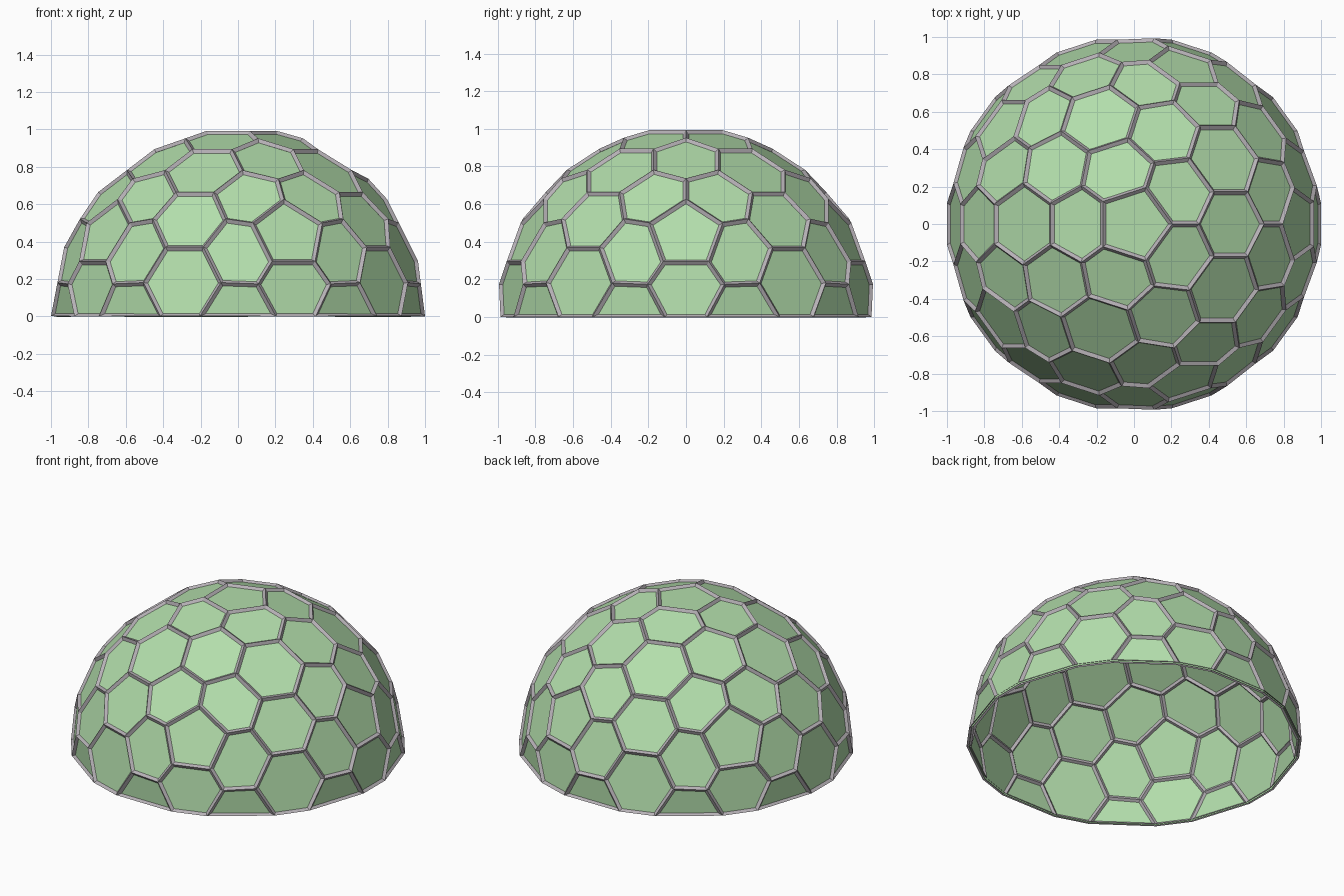
import bpy
import bmesh

cube = bpy.data.objects.get("Cube")
if cube:
    bpy.data.objects.remove(cube, do_unlink=True)

STRUT = 0.03                       # strut thickness
SCALE = (1 - STRUT / 2) / 0.951    # rim flats plus half a strut reach x = 1


def make_material(name, color):
    mat = bpy.data.materials.new(name)
    mat.use_nodes = True
    mat.diffuse_color = (*color, 1)
    mat.node_tree.nodes["Principled BSDF"].inputs["Base Color"].default_value = (*color, 1)
    return mat


def add_object(name, mesh, mat):
    mesh.materials.clear()
    mesh.materials.append(mat)
    obj = bpy.data.objects.new(name, mesh)
    bpy.context.collection.objects.link(obj)
    return obj


green = make_material("pale green panel", (0.45, 0.73, 0.41))
grey = make_material("warm grey frame", (0.47, 0.44, 0.47))

# Truncated geodesic sphere: pentagons and hexagons
bm = bmesh.new()
bmesh.ops.create_icosphere(bm, subdivisions=2, radius=1)
bmesh.ops.bevel(bm, geom=bm.verts[:], offset=0.203, offset_type='ABSOLUTE',
                segments=1, profile=0.5, affect='VERTICES', clamp_overlap=False)

# Keep the open upper half
bmesh.ops.bisect_plane(bm, geom=bm.verts[:] + bm.edges[:] + bm.faces[:], dist=0.001,
                       plane_co=(0, 0, 0), plane_no=(0, 0, 1), clear_inner=True)
bmesh.ops.scale(bm, vec=(SCALE, SCALE, SCALE), verts=bm.verts[:])
bmesh.ops.recalc_face_normals(bm, faces=bm.faces[:])
if sum(f.normal.dot(f.calc_center_median()) for f in bm.faces) < 0:
    bmesh.ops.reverse_faces(bm, faces=bm.faces[:])
for face in bm.faces:
    face.smooth = False
dome = bpy.data.meshes.new("dome_panels")
bm.to_mesh(dome)
bm.free()

# Panels, and diamond-section struts along every inner edge
panels = add_object("dome_panels", dome, green)
frame = add_object("dome_frame", dome.copy(), grey)
wire = frame.modifiers.new("struts", 'WIREFRAME')
wire.thickness = STRUT
wire.offset = 0
wire.use_replace = True
wire.use_boundary = False
wire.use_even_offset = True
wire.use_relative_offset = False
